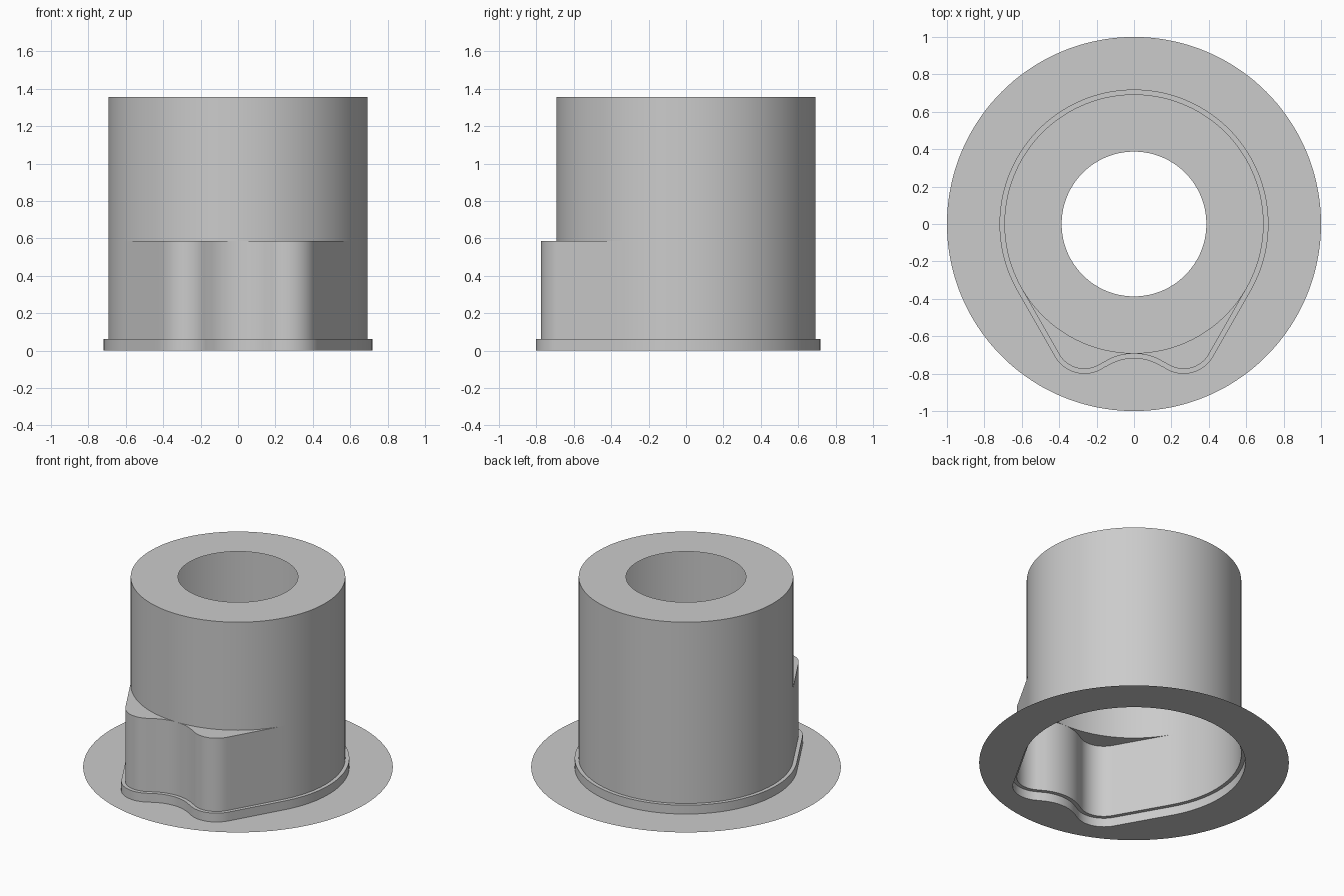
import bpy, bmesh
from math import sin, cos, pi, radians, atan2, hypot
from mathutils import Vector

cube = bpy.data.objects.get("Cube")
if cube:
    bpy.data.objects.remove(cube, do_unlink=True)

RADIUS, LIP = 0.693, 0.026
LIP_Z, SHOULDER_Z, TOP_Z = 0.063, 0.585, 1.355

grey = bpy.data.materials.new("plain grey")
grey.use_nodes = True
grey.diffuse_color = (0.6, 0.6, 0.6, 1)
grey.node_tree.nodes["Principled BSDF"].inputs["Base Color"].default_value = (0.6, 0.6, 0.6, 1)


def arc(cx, cy, r, a0, a1, n):
    angles = [radians(a0 + (a1 - a0) * i / n) for i in range(n + 1)]
    return [Vector((cx + r * cos(a), cy + r * sin(a))) for a in angles]


def outline(d):
    """Round body with two front lobes and a notch between, grown by d."""
    lobe_x, lobe_y, lobe_r = 0.265, -0.619, 0.156
    notch_r = 0.30
    notch_y = -RADIUS - notch_r
    join = math_deg(lobe_x, notch_y - lobe_y)
    # left half of the loop, from the back round to the notch centre
    half = arc(0, 0, RADIUS + d, 90, 210, 48)
    lobe = arc(-lobe_x, lobe_y, lobe_r + d, 210, 360 + join, 20)
    half += [half[-1].lerp(lobe[0], i / 10) for i in range(1, 10)]
    half += lobe
    half += arc(0, notch_y, notch_r - d, 180 + join, 90, 10)[1:]
    mirrored = [Vector((-p.x, p.y)) for p in half[-2:0:-1]]
    return half + mirrored


def math_deg(x, y):
    return atan2(y, x) * 180 / pi


def circle(r, loop):
    """Circle whose points line up radially with another loop."""
    return [p * (r / hypot(p.x, p.y)) for p in loop]


def loft(name, *rings):
    """Skin a stack of (loop, height) rings as an open sheet."""
    bm = bmesh.new()
    rows = [[bm.verts.new((p.x, p.y, z)) for p in loop] for loop, z in rings]
    for a, b in zip(rows, rows[1:]):
        for i in range(len(a)):
            j = (i + 1) % len(a)
            bm.faces.new((a[i], a[j], b[j], b[i]))
    bmesh.ops.remove_doubles(bm, verts=bm.verts, dist=0.0002)
    mesh = bpy.data.meshes.new(name)
    bm.to_mesh(mesh)
    bm.free()
    mesh.materials.append(grey)
    obj = bpy.data.objects.new(name, mesh)
    bpy.context.collection.objects.link(obj)
    bpy.ops.object.select_all(action='DESELECT')
    obj.select_set(True)
    bpy.context.view_layer.objects.active = obj
    bpy.ops.object.shade_smooth_by_angle(angle=radians(30))
    return obj


body = outline(0)
lip = outline(LIP)
barrel = circle(RADIUS, body)

# Flat flange sheet around the foot
loft("flange", (circle(1.0, lip), 0), (lip, 0))
# Low stepped lip
loft("base_lip", (lip, 0), (lip, LIP_Z), (body, LIP_Z))
# Lobed lower wall with flat lobe shoulders
loft("lobed_base", (body, LIP_Z), (body, SHOULDER_Z), (barrel, SHOULDER_Z))
# Round upper barrel
loft("barrel", (barrel, SHOULDER_Z), (barrel, TOP_Z))
# Flat top with its round opening
loft("top_ring", (barrel, TOP_Z), (circle(0.387, body), TOP_Z))
